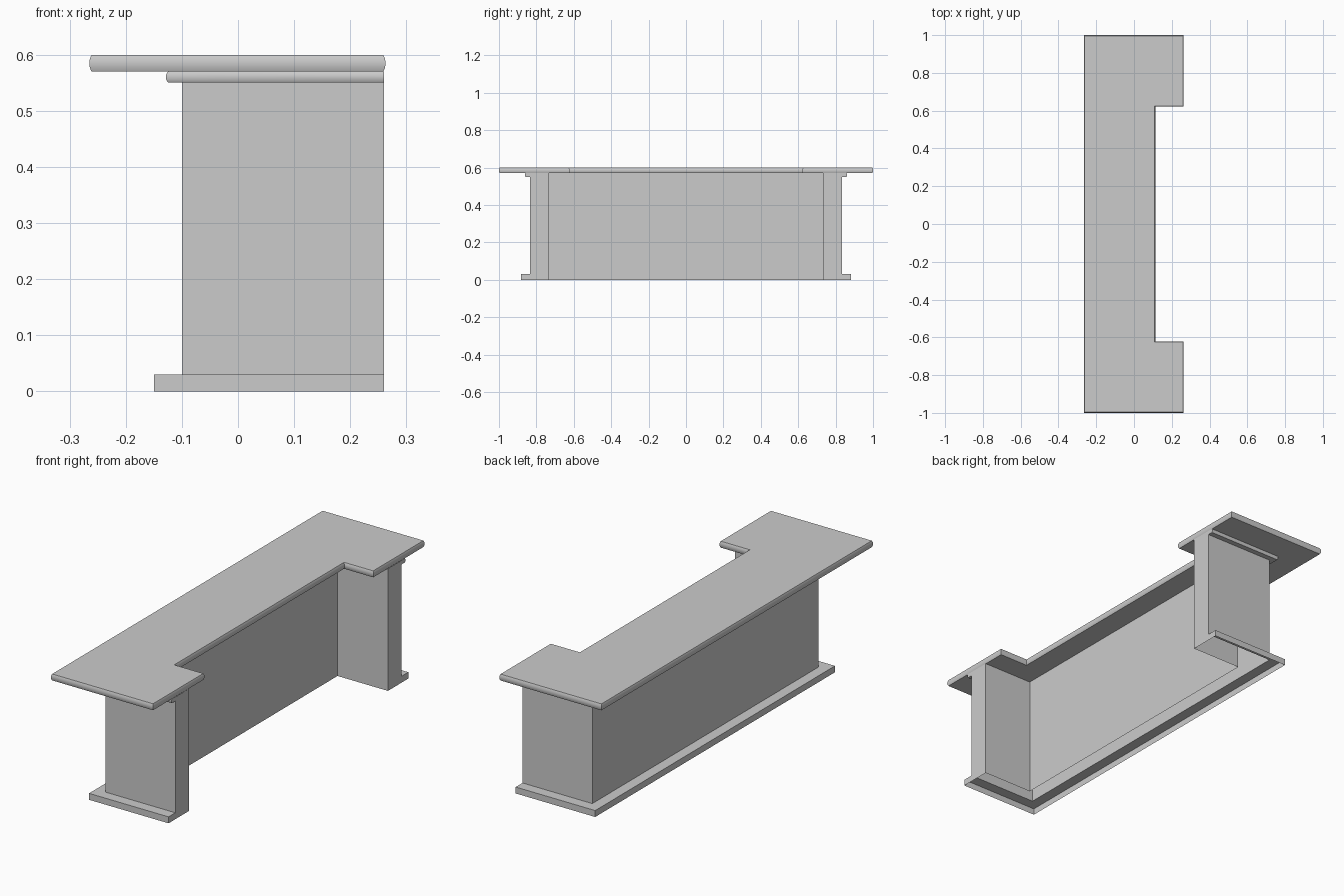
import bpy, bmesh, math

if "Cube" in bpy.data.objects:
    bpy.data.objects.remove(bpy.data.objects["Cube"])

FRONT = 0.26               # front plane of the legs
BACK, SIDE = -0.10, 0.833  # outer wall planes
WALL = 0.10                # wall thickness


def outer_path(d):
    """Three-sided run around the body, pushed outward by d."""
    return [(FRONT, -SIDE - d), (BACK - d, -SIDE - d),
            (BACK - d, SIDE + d), (FRONT, SIDE + d)]


def inner_path(d):
    """Leg fronts and the recess between them."""
    s, x = SIDE - WALL, BACK + WALL
    return [(FRONT, SIDE), (FRONT, s), (x, s), (x, -s), (FRONT, -s), (FRONT, -SIDE)]


def top_path(d):
    """Notched counter outline, pushed outward by d."""
    f, n, y, b, g = 0.263 + d, 0.113 + d, 1 + d, -0.265 - d, 0.622 - d
    return [(f, -y), (b, -y), (b, y), (f, y), (f, g), (n, g), (n, -g), (f, -g)]


def sweep(name, path, profile, closed=False, capped=False, extra=()):
    """Run a profile of (offset, z) points along a path."""
    bm = bmesh.new()
    rings = [[bm.verts.new((x, y, z)) for x, y in path(d)] for d, z in profile]
    n = len(rings[0])
    for a, b in zip(rings, rings[1:]):
        for i in range(n if closed else n - 1):
            j = (i + 1) % n
            bm.faces.new((a[i], b[i], b[j], a[j]))
    if closed:
        bm.faces.new(rings[0])
        bm.faces.new(rings[-1][::-1])
    if capped:
        for k in (0, -1):
            loop = [r[k] for r in rings]
            loop += [bm.verts.new((*path(d)[k], z)) for d, z in extra]
            bm.faces.new(loop[::-1] if k == 0 else loop)
    mesh = bpy.data.meshes.new(name)
    bm.to_mesh(mesh)
    bm.free()
    obj = bpy.data.objects.new(name, mesh)
    bpy.context.collection.objects.link(obj)
    return obj


def smooth(obj):
    bpy.ops.object.select_all(action='DESELECT')
    obj.select_set(True)
    bpy.context.view_layer.objects.active = obj
    bpy.ops.object.shade_smooth_by_angle(angle=math.radians(35))


# Hollow body, open underneath
sweep("outer_walls", outer_path, [(0, 0.03), (0, 0.57)])
sweep("recess_walls", inner_path, [(0, 0), (0, 0.57)])

# Skirting ledge around the foot, open underneath
sweep("baseboard", outer_path, [(0.05, 0), (0.05, 0.03), (0, 0.03)],
      capped=True, extra=[(0, 0)])

# Rounded moulding under the counter
trim = sweep("under_trim", outer_path,
             [(0, 0.551), (0.025, 0.551), (0.028, 0.556), (0.028, 0.565),
              (0.025, 0.57), (0, 0.57)], capped=True)
smooth(trim)

# Counter with bullnose edge
top = sweep("counter_top", top_path,
            [(-0.004, 0.57), (-0.001, 0.577), (0, 0.585), (-0.001, 0.593),
             (-0.004, 0.60)], closed=True)
smooth(top)
